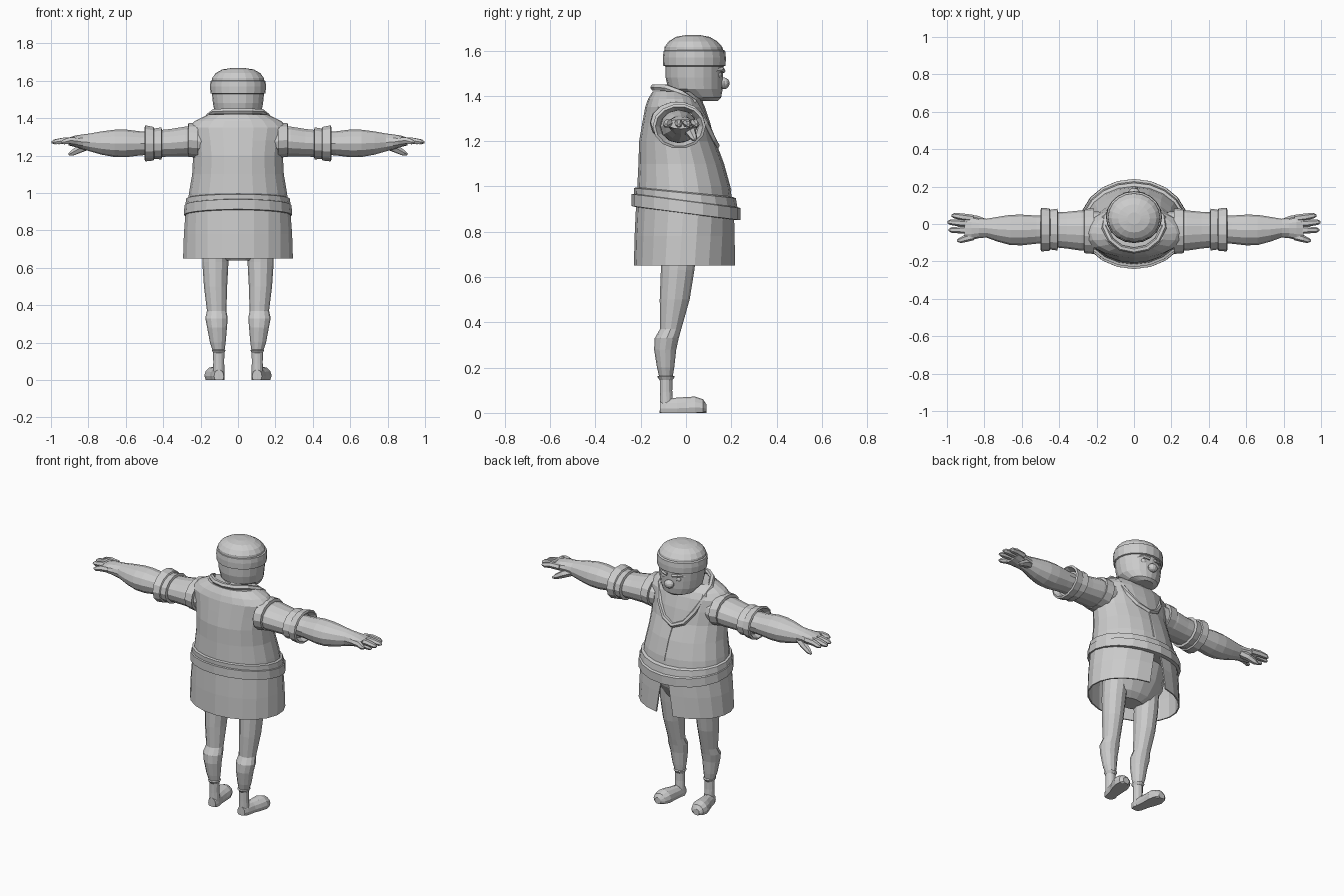
import bpy, bmesh, math
from mathutils import Vector

grey = bpy.data.materials.new("plain grey")
grey.diffuse_color = (0.6, 0.6, 0.6, 1)


def finish(name, bm, mirror=False, thick=0):
    bmesh.ops.recalc_face_normals(bm, faces=bm.faces)
    me = bpy.data.meshes.new(name)
    bm.to_mesh(me)
    bm.free()
    me.materials.append(grey)
    ob = bpy.data.objects.new(name, me)
    bpy.context.collection.objects.link(ob)
    if thick:
        ob.modifiers.new("thickness", 'SOLIDIFY').thickness = thick
    if mirror:
        ob.modifiers.new("mirror", 'MIRROR')
    return ob


def skin(bm, rows, closed=True, caps=True):
    rows = [[bm.verts.new(p) for p in r] for r in rows]
    n = len(rows[0])
    for a, b in zip(rows, rows[1:]):
        for i in range(n if closed else n - 1):
            j = (i + 1) % n
            bm.faces.new((a[i], a[j], b[j], b[i]))
    if caps:
        bm.faces.new(rows[0])
        bm.faces.new(rows[-1])


def loft(name, rings, axis='z', n=16, tilt=0, mirror=False, floor=False, caps=True):
    """Rings: (position on axis, centre a, centre b, radius a, radius b)."""
    rows = []
    for p, a, b, ra, rb in rings:
        row = []
        for i in range(n):
            t = 2 * math.pi * (i + 0.5 * (n < 12)) / n
            u, v = a + ra * math.cos(t), b + rb * math.sin(t)
            if floor:
                v = max(v, 0)
            row.append({'x': (p, u, v), 'y': (u, p, v), 'z': (u, v, p + tilt * v)}[axis])
        rows.append(row)
    bm = bmesh.new()
    skin(bm, rows, caps=caps)
    return finish(name, bm, mirror)


def tube(name, pts, radii, n=8, loop=False, mirror=False):
    pts = [Vector(p) for p in pts]
    m = len(pts)
    rows = []
    for i, p in enumerate(pts):
        nxt = pts[(i + 1) % m] if loop or i < m - 1 else p
        prv = pts[i - 1] if loop or i > 0 else p
        d = (nxt - prv).normalized()
        u = d.cross(Vector((0, 0, 1)) if abs(d.z) < 0.95 else Vector((0, 1, 0))).normalized()
        v = d.cross(u)
        r = radii[i % len(radii)]
        rows.append([p + r * (u * math.cos(2 * math.pi * k / n) + v * math.sin(2 * math.pi * k / n))
                     for k in range(n)])
    if loop:
        rows.append(rows[0])
    bm = bmesh.new()
    skin(bm, rows, caps=not loop)
    if loop:
        bmesh.ops.remove_doubles(bm, verts=bm.verts, dist=1e-5)
    return finish(name, bm, mirror)


def ball(name, c, r, scale=(1, 1, 1), mirror=False):
    bm = bmesh.new()
    bmesh.ops.create_uvsphere(bm, u_segments=12, v_segments=8, radius=r)
    for v in bm.verts:
        v.co = Vector(c) + Vector([v.co[k] * scale[k] for k in range(3)])
    return finish(name, bm, mirror)


# Robe torso
loft("robe_torso", [
    (0.88, 0, -0.003, 0.277, 0.215), (1.00, 0, -0.010, 0.262, 0.205),
    (1.10, 0, -0.022, 0.245, 0.188), (1.20, 0, -0.040, 0.240, 0.167),
    (1.28, 0, -0.043, 0.252, 0.150), (1.35, 0, -0.048, 0.268, 0.132),
    (1.385, 0, -0.050, 0.230, 0.118), (1.42, 0, -0.055, 0.160, 0.092)], n=20)

# Open skirt with a front slit
rows = []
for z, rx, ry, gap in [(0.65, 0.295, 0.225, 0.2), (0.78, 0.290, 0.222, 0.13), (0.93, 0.278, 0.215, 0.04)]:
    row = []
    for i in range(21):
        t = math.pi / 2 + gap + (2 * math.pi - 2 * gap) * i / 20
        row.append((rx * math.cos(t), -0.005 + ry * math.sin(t), z))
    rows.append(row)
bm = bmesh.new()
skin(bm, rows, closed=False, caps=False)
finish("robe_skirt", bm, thick=0.008)

# Sash: two overlapping tilted bands
loft("sash_upper", [(0.92, 0, 0, 0.280, 0.222), (0.925, 0, 0, 0.283, 0.228),
                    (0.97, 0, -0.005, 0.277, 0.225), (0.975, 0, -0.005, 0.265, 0.208)],
     n=20, tilt=-0.1)
loft("sash_lower", [(0.88, 0, 0, 0.278, 0.220), (0.882, 0, 0, 0.290, 0.241),
                    (0.935, 0, 0, 0.286, 0.241), (0.94, 0, 0, 0.275, 0.220)],
     n=20, tilt=-0.13)

# Collar band and the overlapping front edge
side = [(0.07, -0.128, 1.437), (0.125, -0.085, 1.435), (0.158, -0.02, 1.41), (0.155, 0.035, 1.37),
        (0.12, 0.085, 1.28), (0.07, 0.117, 1.21)]
path = [(0, -0.142, 1.437)] + side + [(0, 0.133, 1.18)] + [(-x, y, z) for x, y, z in reversed(side)]
tube("collar", path, [0.016], n=6, loop=True)
tube("front_edge", [(0.0, 0.132, 1.18), (0.008, 0.163, 1.1), (0.015, 0.196, 0.98)], [0.006], n=6)

# Neck and head
loft("neck", [(1.36, 0, -0.01, 0.09, 0.08), (1.47, 0, 0.02, 0.09, 0.08)], n=12)
loft("head", [(1.378, 0, 0.095, 0.055, 0.045), (1.392, 0, 0.075, 0.095, 0.080),
              (1.43, 0, 0.042, 0.125, 0.120), (1.48, 0, 0.037, 0.134, 0.127),
              (1.54, 0, 0.037, 0.140, 0.128), (1.60, 0, 0.037, 0.135, 0.124)], n=20)

# Knitted cap with folded brim
loft("cap_crown", [(1.58, 0, 0.036, 0.142, 0.133), (1.615, 0, 0.033, 0.138, 0.128),
                   (1.64, 0, 0.031, 0.120, 0.108), (1.66, 0, 0.030, 0.085, 0.075),
                   (1.668, 0, 0.030, 0.035, 0.032)], n=20)
loft("cap_brim", [(1.53, 0, 0.037, 0.138, 0.128), (1.533, 0, 0.037, 0.147, 0.138),
                  (1.57, 0, 0.037, 0.150, 0.139), (1.598, 0, 0.037, 0.147, 0.136),
                  (1.603, 0, 0.037, 0.138, 0.128)], n=20)

# Face
ball("nose", (0, 0.168, 1.455), 0.027, (1.15, 0.9, 0.95))
ball("eye", (0.045, 0.142, 1.492), 0.022, (1.1, 0.8, 0.8), mirror=True)
tube("eyebrow", [(0.018, 0.165, 1.51), (0.05, 0.157, 1.517), (0.085, 0.128, 1.51)],
     [0.01, 0.012, 0.007], n=6, mirror=True)

# Sleeves, armhole trim and rolled cuffs
loft("sleeve", [(0.18, -0.035, 1.275, 0.10, 0.082), (0.28, -0.035, 1.275, 0.108, 0.082),
                (0.36, -0.033, 1.268, 0.098, 0.076), (0.45, -0.030, 1.263, 0.092, 0.072)],
     'x', 14, mirror=True)
loft("armhole_trim", [(0.215, -0.038, 1.28, 0.122, 0.095), (0.265, -0.038, 1.283, 0.118, 0.092),
                      (0.268, -0.038, 1.283, 0.105, 0.080)], 'x', 14, mirror=True)
loft("cuff_inner", [(0.405, -0.03, 1.265, 0.09, 0.07), (0.41, -0.03, 1.265, 0.112, 0.088),
                    (0.455, -0.03, 1.263, 0.105, 0.082)], 'x', 14, mirror=True)
loft("cuff_outer", [(0.445, -0.03, 1.263, 0.10, 0.078), (0.452, -0.03, 1.263, 0.113, 0.092),
                    (0.495, -0.03, 1.265, 0.117, 0.099), (0.50, -0.03, 1.265, 0.105, 0.088),
                    (0.47, -0.03, 1.265, 0.085, 0.072)], 'x', 14, mirror=True)

# Forearms and hands
loft("forearm", [(0.44, -0.03, 1.265, 0.072, 0.060), (0.52, -0.03, 1.265, 0.075, 0.064),
                 (0.60, -0.032, 1.265, 0.082, 0.074), (0.66, -0.032, 1.265, 0.081, 0.073),
                 (0.73, -0.028, 1.267, 0.066, 0.062), (0.79, -0.022, 1.270, 0.050, 0.048),
                 (0.83, -0.022, 1.273, 0.054, 0.040), (0.87, -0.022, 1.276, 0.064, 0.031),
                 (0.905, -0.022, 1.275, 0.064, 0.021)], 'x', 12, mirror=True)
fingers = [(0.030, 0.045, 0.975), (0.000, 0.010, 0.997), (-0.032, -0.032, 0.99), (-0.068, -0.088, 0.945)]
for i, (y0, y1, tip) in enumerate(fingers):
    tube(f"finger_{i + 1}", [(0.86, y0, 1.278), ((0.86 + tip) / 2, (y0 + y1) / 2, 1.28),
                             (tip - 0.015, y1, 1.273), (tip, y1, 1.27)],
         [0.019, 0.019, 0.015, 0.006], n=6, mirror=True)
tube("thumb", [(0.79, 0.0, 1.258), (0.84, 0.022, 1.238), (0.885, 0.035, 1.214), (0.905, 0.04, 1.205)],
     [0.024, 0.023, 0.016, 0.006], n=6, mirror=True)

# Hips, legs, ankle bands and feet
loft("hips", [(0.64, 0, -0.035, 0.09, 0.055), (0.67, 0, -0.03, 0.16, 0.085),
              (0.76, 0, -0.02, 0.205, 0.13), (0.90, 0, -0.01, 0.22, 0.16)])
loft("leg", [(0.08, 0.103, -0.088, 0.029, 0.027), (0.15, 0.103, -0.088, 0.030, 0.028),
             (0.20, 0.108, -0.090, 0.042, 0.038), (0.28, 0.112, -0.092, 0.053, 0.049),
             (0.33, 0.115, -0.085, 0.060, 0.053), (0.37, 0.114, -0.068, 0.052, 0.047),
             (0.50, 0.120, -0.050, 0.062, 0.066), (0.63, 0.121, -0.037, 0.070, 0.074),
             (0.74, 0.115, -0.030, 0.075, 0.080)], n=12, mirror=True)
loft("ankle_band", [(0.145, 0.103, -0.088, 0.030, 0.028), (0.16, 0.103, -0.088, 0.037, 0.040),
                    (0.165, 0.103, -0.088, 0.030, 0.028)], n=12, mirror=True)
loft("ankle", [(0.0, 0.103, -0.085, 0.032, 0.031), (0.10, 0.103, -0.088, 0.029, 0.027)], n=12, mirror=True)
loft("foot", [(-0.115, 0.102, 0.02, 0.026, 0.035), (-0.09, 0.105, 0.02, 0.034, 0.045),
              (-0.04, 0.113, 0.02, 0.038, 0.047), (0.0, 0.122, 0.022, 0.046, 0.048),
              (0.04, 0.128, 0.024, 0.052, 0.048), (0.075, 0.132, 0.022, 0.042, 0.038),
              (0.09, 0.134, 0.018, 0.022, 0.020)], 'y', 12, mirror=True, floor=True)
